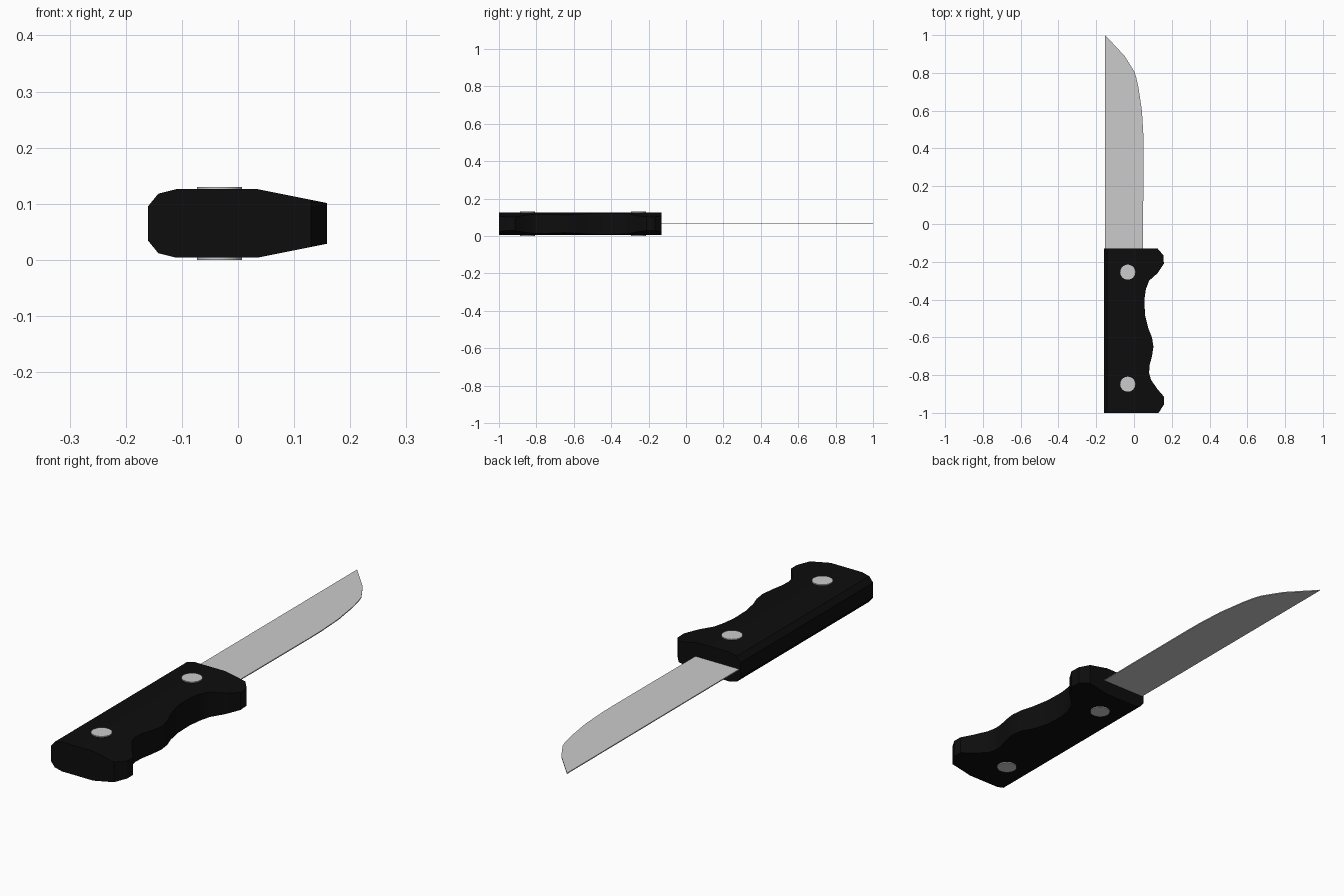
import bpy, bmesh, math

if "Cube" in bpy.data.objects:
    bpy.data.objects.remove(bpy.data.objects["Cube"])

MID_Z = 0.065

def finish(name, bm, mat=None, smooth=None):
    bmesh.ops.recalc_face_normals(bm, faces=bm.faces[:])
    mesh = bpy.data.meshes.new(name)
    bm.to_mesh(mesh)
    bm.free()
    ob = bpy.data.objects.new(name, mesh)
    bpy.context.collection.objects.link(ob)
    if mat:
        mesh.materials.append(mat)
    if smooth:
        bpy.ops.object.select_all(action='DESELECT')
        ob.select_set(True)
        bpy.context.view_layer.objects.active = ob
        bpy.ops.object.shade_smooth_by_angle(angle=math.radians(smooth))
    return ob

black = bpy.data.materials.new("black_plastic")
black.diffuse_color = (0.004, 0.004, 0.004, 1)
black.use_nodes = True
black.node_tree.nodes["Principled BSDF"].inputs["Base Color"].default_value = black.diffuse_color

# Handle: one cross-section swept along y, its finger side following a wavy grip
grip = [(0.125, -0.13), (0.155, -0.165), (0.158, -0.21), (0.125, -0.26), (0.08, -0.30),
        (0.063, -0.345), (0.055, -0.40), (0.058, -0.48), (0.075, -0.55), (0.095, -0.60),
        (0.103, -0.65), (0.095, -0.70), (0.082, -0.75), (0.08, -0.79), (0.09, -0.825),
        (0.125, -0.875), (0.159, -0.915), (0.159, -0.955), (0.13, -1.0)]

def section(edge_x):
    taper = 0.061 - (edge_x - 0.035) * 0.2      # handle thins towards the fingers
    half = [(-0.16, 0.031), (-0.142, 0.053), (-0.11, 0.061), (0.035, 0.061), (edge_x, taper)]
    return half + [(x, -z) for x, z in reversed(half)]

bm = bmesh.new()
rings = [[bm.verts.new((x, y, MID_Z + z)) for x, z in section(ex)] for ex, y in grip]
for a, b in zip(rings, rings[1:]):
    n = len(a)
    for i in range(n):
        j = (i + 1) % n
        bm.faces.new((a[i], a[j], b[j], b[i]))
bm.faces.new(rings[0])
bm.faces.new(rings[-1])
finish("handle", bm, black, 30)

# Blade: thin flat plate with a curved cutting edge
outline = [(-0.153, -0.14), (0.048, -0.14), (0.05, 0.40), (0.049, 0.48), (0.042, 0.60),
           (0.024, 0.72), (0.012, 0.775), (0.0, 0.81), (-0.05, 0.89), (-0.153, 1.0)]
bm = bmesh.new()
thick = 0.004
face = bm.faces.new([bm.verts.new((x, y, MID_Z - thick / 2)) for x, y in outline])
ext = bmesh.ops.extrude_face_region(bm, geom=[face], use_keep_orig=True)
bmesh.ops.translate(bm, vec=(0, 0, thick),
                    verts=[g for g in ext["geom"] if isinstance(g, bmesh.types.BMVert)])
finish("blade", bm)

# Rivets: pins running right through the handle
for name, y in (("front_rivet", -0.255), ("rear_rivet", -0.848)):
    bm = bmesh.new()
    bmesh.ops.create_cone(bm, cap_ends=True, segments=24, radius1=0.04, radius2=0.04, depth=0.13)
    bmesh.ops.translate(bm, vec=(-0.033, y, MID_Z), verts=bm.verts[:])
    finish(name, bm, None, 30)
